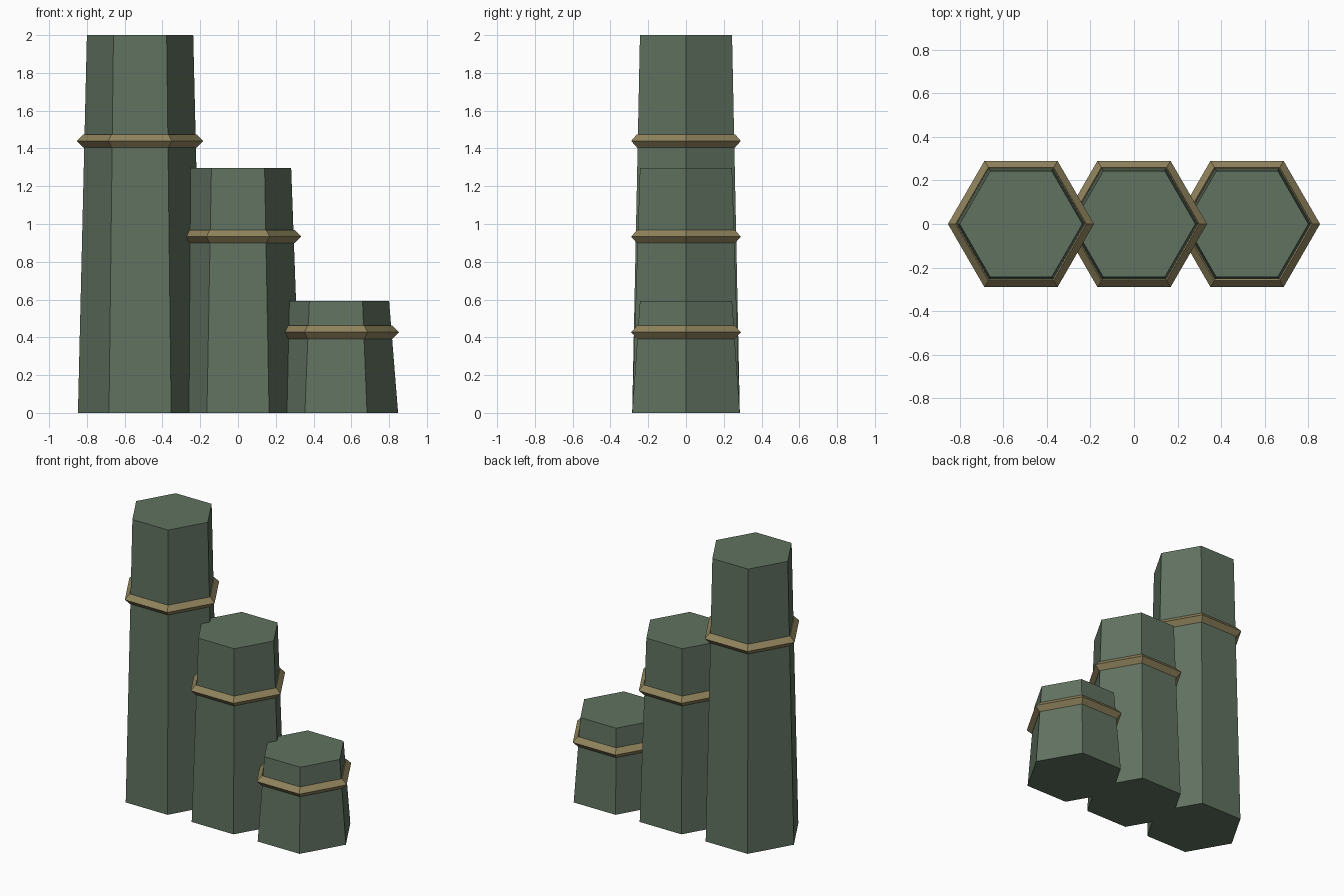
import bpy, math

if "Cube" in bpy.data.objects:
    bpy.data.objects.remove(bpy.data.objects["Cube"])

def material(name, rgb):
    m = bpy.data.materials.new(name)
    m.diffuse_color = (*rgb, 1)
    m.use_nodes = True
    m.node_tree.nodes["Principled BSDF"].inputs["Base Color"].default_value = m.diffuse_color
    return m

green = material("grey green", (0.118, 0.168, 0.118))
gold = material("dull gold", (0.28, 0.23, 0.11))

# three stepped hexagonal pillars, each with a band at 72% of its height
for label, x, h in (("tall", -0.5185, 2.0), ("middle", 0.0, 1.296), ("short", 0.5185, 0.593)):
    # tapered pillar, rotated so corners point along x
    bpy.ops.mesh.primitive_cone_add(vertices=6, radius1=0.329, radius2=0.2815, depth=h,
                                    location=(x, 0, h / 2), rotation=(0, 0, math.pi / 6))
    o = bpy.context.object
    o.name = label + "_pillar"
    o.data.materials.append(green)

    # diamond-section band
    bpy.ops.mesh.primitive_torus_add(major_segments=6, minor_segments=4, major_radius=0.30,
                                     minor_radius=0.035, location=(x, 0, h * 0.72))
    o = bpy.context.object
    o.name = label + "_band"
    o.data.materials.append(gold)
    for p in o.data.polygons:
        p.use_smooth = False
